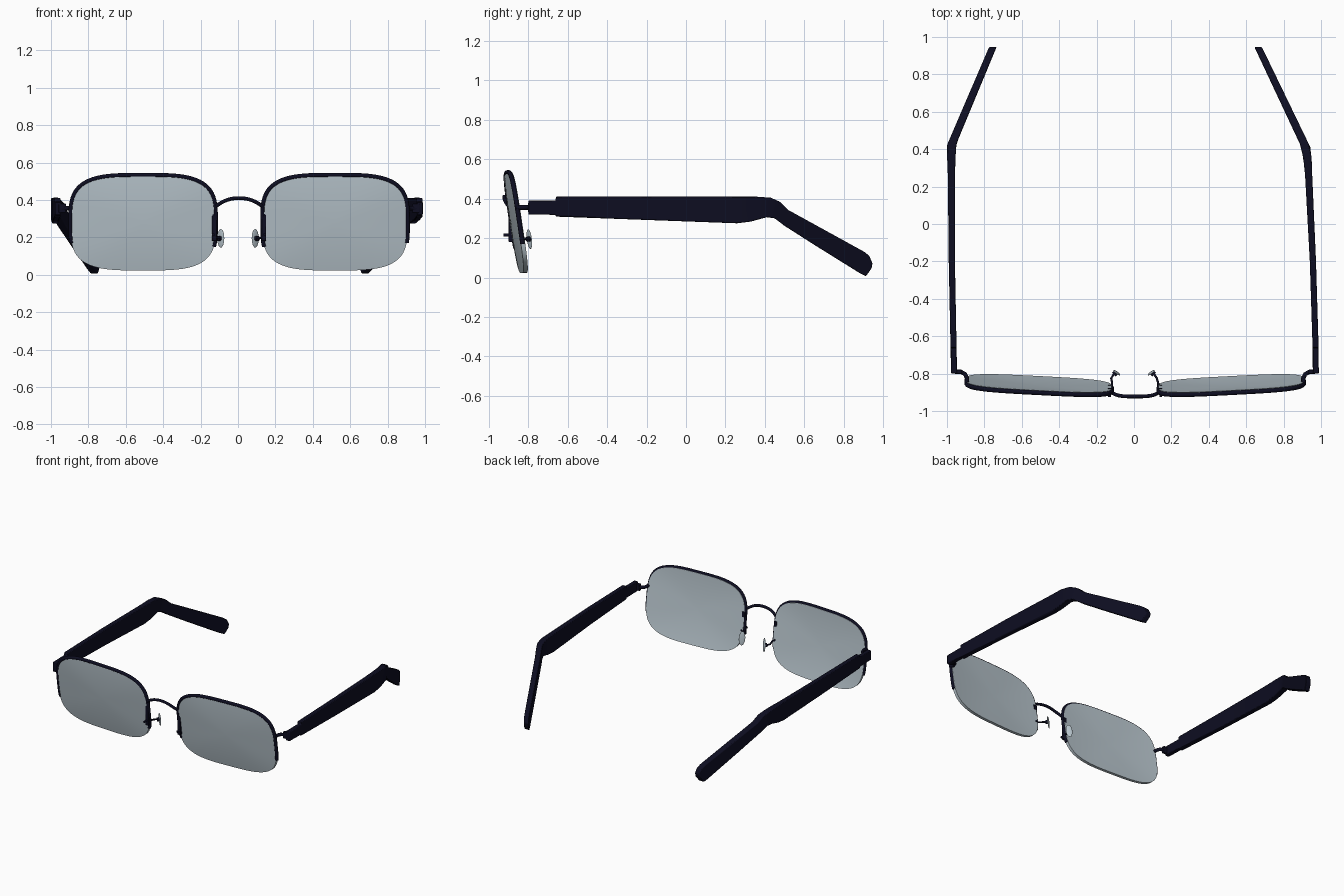
import bpy, bmesh
from math import sin, cos, pi, copysign
from mathutils import Vector

cube = bpy.data.objects.get("Cube")
if cube:
    bpy.data.objects.remove(cube)


def material(name, color):
    m = bpy.data.materials.new(name)
    m.use_nodes = True
    m.diffuse_color = color
    m.node_tree.nodes["Principled BSDF"].inputs["Base Color"].default_value = color
    return m


NAVY = material("dark navy", (0.004, 0.004, 0.015, 1))
GLASS = material("pale blue grey", (0.48, 0.56, 0.61, 1))


def finish(name, bm, mat, angle=0.7):
    bmesh.ops.recalc_face_normals(bm, faces=bm.faces)
    mesh = bpy.data.meshes.new(name)
    bm.to_mesh(mesh)
    bm.free()
    ob = bpy.data.objects.new(name, mesh)
    bpy.context.collection.objects.link(ob)
    mesh.materials.append(mat)
    bpy.ops.object.select_all(action='DESELECT')
    ob.select_set(True)
    bpy.context.view_layer.objects.active = ob
    bpy.ops.object.shade_smooth_by_angle(angle=angle)
    return ob


def loft(name, rings, mat, angle=0.7):
    """Skin closed rings of equal length and cap both ends."""
    bm = bmesh.new()
    rows = [[bm.verts.new(p) for p in ring] for ring in rings]
    n = len(rows[0])
    for a, b in zip(rows, rows[1:]):
        for i in range(n):
            j = (i + 1) % n
            bm.faces.new((a[i], a[j], b[j], b[i]))
    bm.faces.new(rows[0])
    bm.faces.new(rows[-1])
    return finish(name, bm, mat, angle)


def tube(name, points, radius, mat=NAVY, sides=10):
    """Round wire along a path."""
    pts = [Vector(p) for p in points]
    rings, ref = [], None
    for i, p in enumerate(pts):
        t = (pts[min(i + 1, len(pts) - 1)] - pts[max(i - 1, 0)]).normalized()
        ref = t.orthogonal() if ref is None else ref - t * ref.dot(t)
        ref.normalize()
        other = t.cross(ref)
        rings.append([p + radius * (ref * cos(k * 2 * pi / sides) + other * sin(k * 2 * pi / sides))
                      for k in range(sides)])
    return loft(name, rings, mat)


def box(name, center, size, bevel=0.004):
    bm = bmesh.new()
    bmesh.ops.create_cube(bm, size=1)
    for v in bm.verts:
        v.co = Vector(center) + v.co * Vector(size)
    ob = finish(name, bm, NAVY)
    mod = ob.modifiers.new("soft edges", 'BEVEL')
    mod.width, mod.segments = bevel, 2
    return ob


def lens_point(s, cx, a, r=1.0, depth=0.0):
    """Point on the tilted, gently domed lens; angle 0 is the outer end."""
    u = r * copysign(abs(cos(a)) ** 0.571, cos(a))
    v = r * copysign(abs(sin(a)) ** 0.571, sin(a))
    y = -0.873 + 0.02 * u + 0.038 * -v - 0.014 * (1 - r * r) + depth
    return Vector((s * (cx + 0.388 * u), y, 0.278 + 0.255 * v))


def interp(keys, t):
    for (t0, v0), (t1, v1) in zip(keys, keys[1:]):
        if t <= t1:
            return v0 + (v1 - v0) * (t - t0) / (t1 - t0)
    return keys[-1][1]


# temple side outline: top y, top z, bottom y, bottom z
TEMPLE = [(-0.80, .390, -0.80, .320), (-0.662, .390, -0.662, .318), (-0.66, .410, -0.66, .309),
          (-0.2, .412, -0.2, .292), (0.26, .410, 0.26, .275), (0.36, .410, 0.33, .284),
          (0.43, .405, 0.41, .306), (0.475, .385, 0.45, .300), (0.52, .342, 0.50, .262),
          (0.70, .243, 0.66, .160), (0.905, .130, 0.885, .020), (0.93, .110, 0.913, .006),
          (0.946, .072, 0.942, .048)]
# temple centre line seen from above
PATH = {"left": [(-0.8, .972), (-0.55, .970), (0.1, .945), (0.4, .924), (0.95, .662)],
        "right": [(-0.8, .962), (-0.2, .974), (0.42, .977), (0.95, .753)]}
WIDTH = [(-0.8, .016), (0.2, .017), (0.4, .024), (0.95, .020)]

for side, s, cx in (("left", 1, 0.519), ("right", -1, 0.507)):
    inner = cx - 0.388

    # lens
    seg = 96
    radii = [0.05, 0.25, 0.45, 0.65, 0.8, 0.92, 0.985, 1.0]
    angles = [2 * pi * k / seg for k in range(seg)]
    front = [[lens_point(s, cx, a, r) for a in angles] for r in radii]
    back = [[lens_point(s, cx, a, r, 0.022) for a in angles] for r in reversed(radii)]
    loft(side + "_lens", front + back, GLASS)

    # half rim over the top of the lens
    start, end = -0.22, pi + 0.30
    rim = [lens_point(s, cx, start + (end - start) * k / 90, 1.0, 0.008) for k in range(91)]
    tube(side + "_rim", rim, 0.012)

    # inner mounting strip with its screw
    box(side + "_inner_strip", (s * (inner + 0.007), -0.888, 0.265), (0.026, 0.024, 0.17))
    tube(side + "_screw", [(s * (inner + 0.012), -0.925, 0.215), (s * (inner + 0.012), -0.86, 0.215)], 0.008)

    # nose pad and its arm
    tube(side + "_pad_arm", [(s * inner, -0.875, 0.215), (s * (inner - 0.002), -0.85, 0.205),
                             (s * 0.122, -0.825, 0.198), (s * 0.108, -0.803, 0.195),
                             (s * 0.098, -0.797, 0.195)], 0.006)
    tube(side + "_pad_mount", [(s * 0.108, -0.805, 0.195), (s * 0.097, -0.794, 0.195)], 0.014)
    bm = bmesh.new()
    bmesh.ops.create_uvsphere(bm, u_segments=20, v_segments=12, radius=1)
    for v in bm.verts:
        p = v.co * 1
        v.co = (s * (0.092 + 0.018 * p.x + 0.005 * p.y), -0.795 + 0.008 * p.y + 0.010 * p.x + 0.006 * -p.z,
                0.195 + 0.05 * p.z)
    finish(side + "_nose_pad", bm, GLASS, 1.0)

    # end piece and hinge
    edge = cx + 0.388
    tube(side + "_end_piece", [(s * edge, -0.862, 0.355), (s * (edge - 0.002), -0.825, 0.355),
                               (s * (edge + 0.008), -0.803, 0.355), (s * (edge + 0.028), -0.792, 0.355),
                               (s * (edge + 0.065), -0.788, 0.355)], 0.012)
    box(side + "_hinge", (s * (edge + 0.045), -0.79, 0.355), (0.04, 0.022, 0.05))

    # temple arm with dropped, inward-bent tip
    rings = []
    for yt, zt, yb, zb in TEMPLE:
        ring = []
        for y, z, d in ((yt, zt, 1), (yt, zt, -1), (yb, zb, -1), (yb, zb, 1)):
            ring.append((s * (interp(PATH[side], y) + d * interp(WIDTH, y)), y, z))
        rings.append(ring)
    arm = loft(side + "_temple", rings, NAVY, 0.5)
    mod = arm.modifiers.new("soft edges", 'BEVEL')
    mod.width, mod.segments, mod.limit_method = 0.006, 2, 'ANGLE'

# bridge arching between the lenses
bridge = []
for k in range(25):
    t = -1 + k / 12
    bridge.append((0.006 + 0.127 * t, -0.922 + 0.022 * t ** 4, 0.410 - 0.046 * abs(t) ** 2.2))
tube("bridge", bridge, 0.010)
